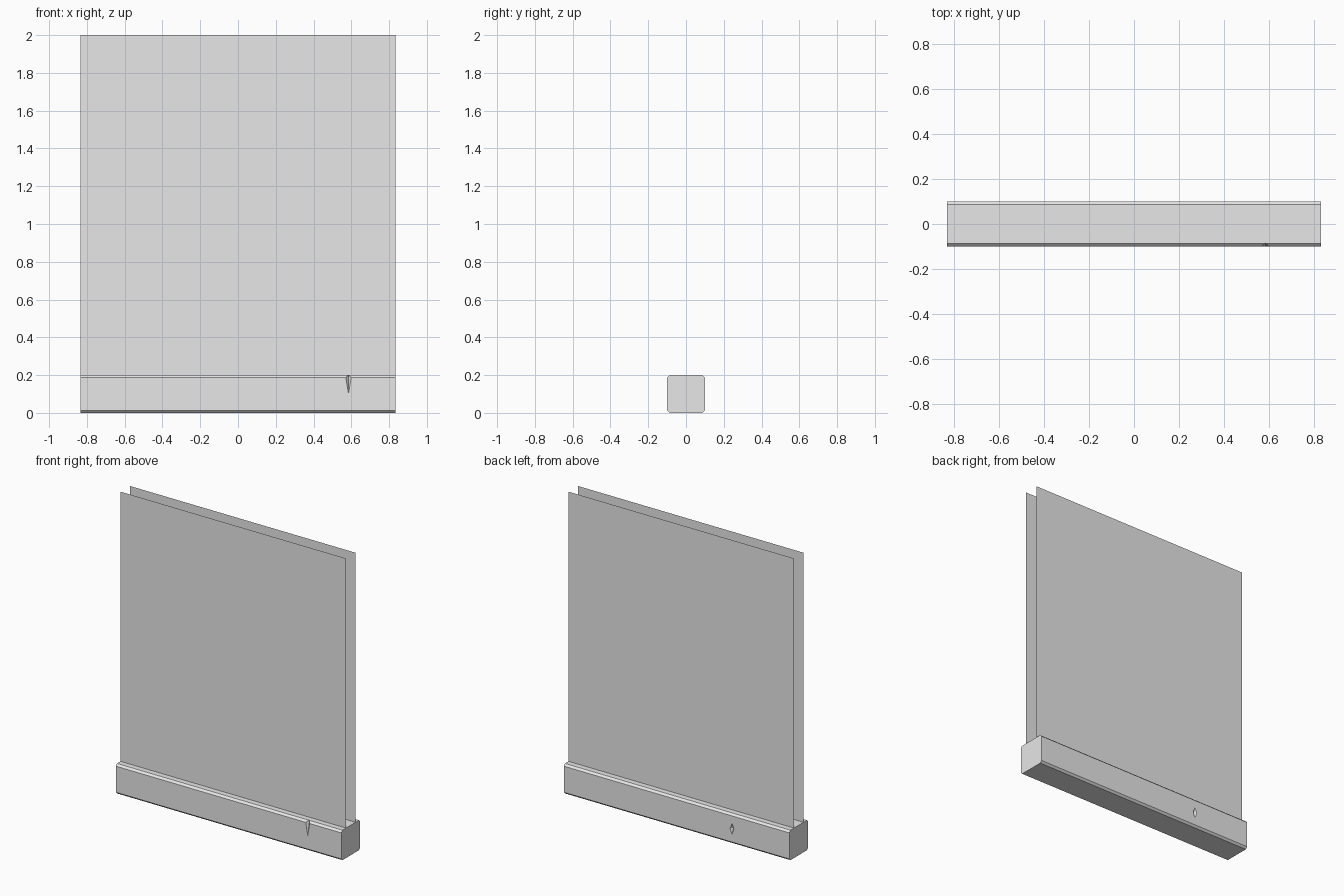
import bpy
import bmesh
from mathutils import Vector

HALF_WIDTH = 0.833
BAR = 0.2
CHAMFER = 0.013

cube = bpy.data.objects.get("Cube")
if cube:
    bpy.data.objects.remove(cube, do_unlink=True)

grey = bpy.data.materials.new("light_grey")
grey.use_nodes = True
grey.diffuse_color = (0.8, 0.8, 0.8, 1)
grey.node_tree.nodes["Principled BSDF"].inputs["Base Color"].default_value = (0.8, 0.8, 0.8, 1)


def make_object(name, bm):
    mesh = bpy.data.meshes.new(name)
    bm.to_mesh(mesh)
    bm.free()
    mesh.materials.append(grey)
    obj = bpy.data.objects.new(name, mesh)
    bpy.context.scene.collection.objects.link(obj)
    return obj


def make_bar():
    # Square bar, chamfered along its four long edges
    bm = bmesh.new()
    bmesh.ops.create_cube(bm, size=1)
    bmesh.ops.scale(bm, verts=bm.verts, vec=(2 * HALF_WIDTH, BAR, BAR))
    bmesh.ops.translate(bm, verts=bm.verts, vec=(0, 0, BAR / 2))
    long_edges = [e for e in bm.edges if abs(e.verts[0].co.x - e.verts[1].co.x) > 1]
    bmesh.ops.bevel(bm, geom=long_edges, offset=CHAMFER, segments=1, affect='EDGES')
    return make_object("base_bar", bm)


def cut_nick(bar, centre, half_size):
    # Small diamond-shaped nick cut into the bar
    bm = bmesh.new()
    for axis in range(3):
        for sign in (-1, 1):
            point = Vector(centre)
            point[axis] += sign * half_size[axis]
            bm.verts.new(point)
    bmesh.ops.convex_hull(bm, input=bm.verts)
    bmesh.ops.recalc_face_normals(bm, faces=bm.faces)
    cutter = make_object("nick_cutter", bm)
    cutter.hide_render = True
    mod = bar.modifiers.new("nick", 'BOOLEAN')
    mod.operation = 'DIFFERENCE'
    mod.solver = 'EXACT'
    mod.object = cutter
    bpy.ops.object.select_all(action='DESELECT')
    bpy.context.view_layer.objects.active = bar
    bar.select_set(True)
    bpy.ops.object.modifier_apply(modifier=mod.name)
    bpy.data.objects.remove(cutter, do_unlink=True)


def make_sheet(name, y):
    # Upright sheet without thickness, standing on the bar
    bm = bmesh.new()
    corners = [(-HALF_WIDTH, BAR), (HALF_WIDTH, BAR), (HALF_WIDTH, 2), (-HALF_WIDTH, 2)]
    if y > 0:
        corners.reverse()
    bm.faces.new([bm.verts.new((x, y, z)) for x, z in corners])
    return make_object(name, bm)


bar = make_bar()
cut_nick(bar, (0.585, -0.1, 0.19), (0.015, 0.018, 0.09))
cut_nick(bar, (-0.41, 0.1, 0.1), (0.014, 0.015, 0.037))
make_sheet("front_sheet", -0.05)
make_sheet("back_sheet", 0.05)
